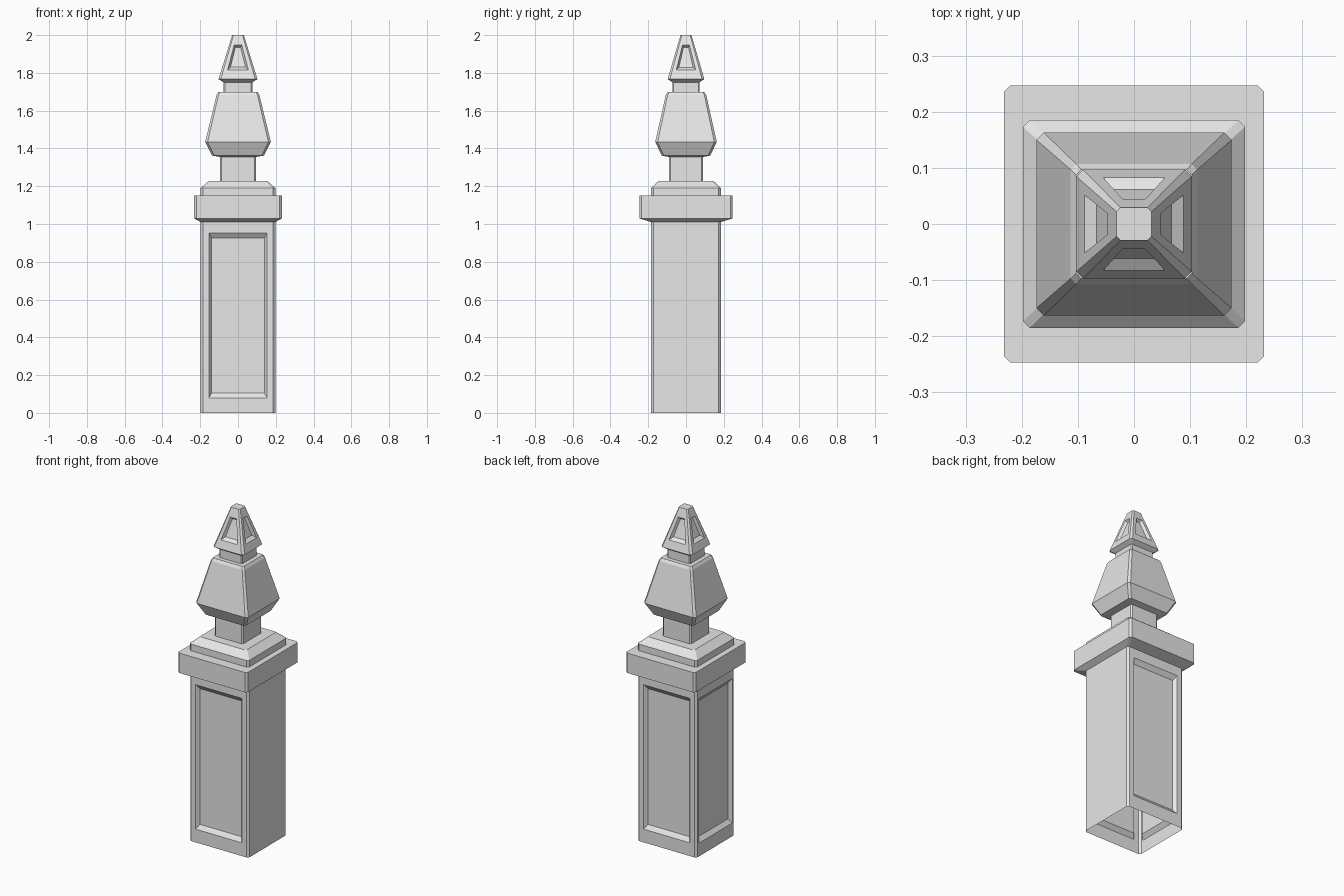
import bpy
import bmesh

old = bpy.data.objects.get("Cube")
if old:
    bpy.data.objects.remove(old, do_unlink=True)

# One plain stone grey
stone = bpy.data.materials.new("stone grey")
stone.use_nodes = True
grey = (0.8, 0.8, 0.8, 1.0)
stone.diffuse_color = grey
stone.node_tree.nodes["Principled BSDF"].inputs["Base Color"].default_value = grey

RIGHT, BACK, LEFT, FRONT = 0, 2, 4, 6


def ring(bm, rx, ry, z, c):
    """Rectangle with chamfered corners, counter-clockwise from above."""
    a, b = rx - c, ry - c
    pts = [(rx, -b), (rx, b), (a, ry), (-a, ry),
           (-rx, b), (-rx, -b), (-a, -ry), (a, -ry)]
    return [bm.verts.new((x, y, z)) for x, y in pts]


def recess(bm, face, outer, inner, depth):
    """Sink a sloped panel into a face; each loop is (v, u margin) low and high."""
    verts = list(face.verts)
    c = [v.co.copy() for v in verts]
    face.normal_update()
    normal = face.normal.copy()
    bm.faces.remove(face)

    def loop(spec, sink):
        (v0, u0), (v1, u1) = spec
        out = []
        for u, v in ((u0, v0), (1 - u0, v0), (1 - u1, v1), (u1, v1)):
            p = c[0].lerp(c[1], u).lerp(c[3].lerp(c[2], u), v)
            out.append(bm.verts.new(p - normal * sink))
        return out

    loops = [verts, loop(outer, 0), loop(inner, depth)]
    for lo, hi in zip(loops, loops[1:]):
        for i in range(4):
            j = (i + 1) % 4
            bm.faces.new((lo[i], lo[j], hi[j], hi[i]))
    bm.faces.new(loops[-1])


def loft(name, profile, panels=(), top=False):
    """Stack of chamfered rings (rx, ry, z, chamfer); panels go in the last band."""
    bm = bmesh.new()
    rings = [ring(bm, *p) for p in profile]
    band = []
    for lo, hi in zip(rings, rings[1:]):
        band = []
        for i in range(8):
            j = (i + 1) % 8
            band.append(bm.faces.new((lo[i], lo[j], hi[j], hi[i])))
    if top:
        bm.faces.new(rings[-1])
    for side, outer, inner, depth in panels:
        recess(bm, band[side], outer, inner, depth)
    mesh = bpy.data.meshes.new(name)
    bm.to_mesh(mesh)
    bm.free()
    mesh.materials.append(stone)
    obj = bpy.data.objects.new(name, mesh)
    bpy.context.collection.objects.link(obj)
    return obj


# Rings shared by neighbouring parts
post_top = (0.198, 0.184, 1.01, 0.012)
plinth_foot = (0.198, 0.185, 1.15, 0.012)
neck_foot = (0.095, 0.09, 1.228, 0.008)
neck_top = (0.095, 0.09, 1.355, 0.008)
collar_foot = (0.077, 0.072, 1.70, 0.007)
collar_top = (0.077, 0.072, 1.75, 0.007)

# Hollow post, open below, with three panelled sides and a plain right side
wide = (((0.079, 0.086), (0.943, 0.086)), ((0.104, 0.126), (0.916, 0.126)), 0.02)
narrow = (((0.079, 0.035), (0.943, 0.035)), ((0.104, 0.078), (0.916, 0.078)), 0.02)
loft("post", [(0.198, 0.184, 0, 0.012), post_top],
     [(FRONT, *wide), (BACK, *wide), (LEFT, *narrow)])

# Overhanging cap and stepped plinth
loft("cap", [post_top, (0.232, 0.247, 1.03, 0.012),
             (0.232, 0.247, 1.15, 0.012), plinth_foot])
loft("plinth", [plinth_foot, (0.198, 0.185, 1.19, 0.012),
                (0.155, 0.145, 1.228, 0.010), neck_foot])

# Neck, tapered urn and collar
loft("neck", [neck_foot, neck_top])
loft("urn", [neck_top, (0.137, 0.128, 1.362, 0.011), (0.174, 0.163, 1.434, 0.013),
             (0.113, 0.107, 1.684, 0.010), (0.103, 0.097, 1.70, 0.009), collar_foot])
loft("collar", [collar_foot, collar_top])

# Spire with a sunken trapezoid on every side
niche = (((0.206, 0.143), (0.773, 0.24)), ((0.29, 0.22), (0.74, 0.33)), 0.016)
loft("spire", [collar_top, (0.103, 0.097, 1.767, 0.012), (0.031, 0.029, 2.0, 0.007)],
     [(side, *niche) for side in (RIGHT, BACK, LEFT, FRONT)], top=True)
